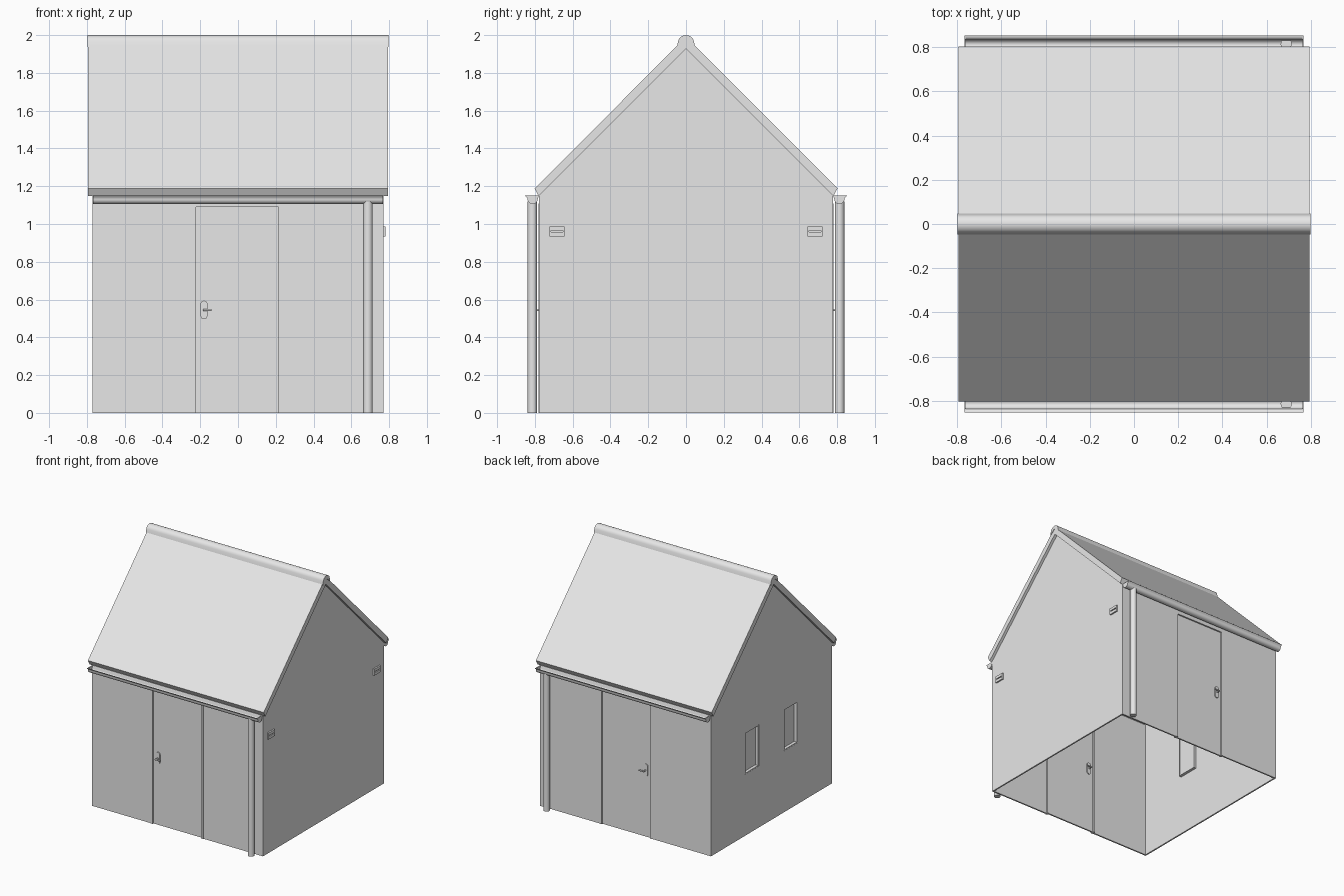
import bpy, bmesh, math
from mathutils import Matrix

cube = bpy.data.objects.get("Cube")
if cube:
    bpy.data.objects.remove(cube)

GREY = (0.8, 0.8, 0.8, 1)
mat = bpy.data.materials.new("light grey")
mat.use_nodes = True
mat.diffuse_color = GREY
mat.node_tree.nodes["Principled BSDF"].inputs["Base Color"].default_value = GREY

HX, HY = 0.77, 0.778        # half size of the walls
APEX = 1.928                # underside of the ridge, 45 degree pitch
EAVE = APEX - HY
T = 0.012                   # wall thickness


def finish(name, bm, smooth=False):
    bmesh.ops.recalc_face_normals(bm, faces=bm.faces[:])
    me = bpy.data.meshes.new(name)
    bm.to_mesh(me)
    bm.free()
    me.materials.append(mat)
    if smooth:
        me.polygons.foreach_set("use_smooth", [True] * len(me.polygons))
        me.set_sharp_from_angle(angle=math.radians(40))
    ob = bpy.data.objects.new(name, me)
    bpy.context.collection.objects.link(ob)
    return ob


def prism(name, pts, x0, x1, smooth=False):
    """Extrude a (y, z) outline along x."""
    bm = bmesh.new()
    face = bm.faces.new([bm.verts.new((x0, y, z)) for y, z in pts])
    ext = bmesh.ops.extrude_face_region(bm, geom=[face])["geom"]
    bmesh.ops.translate(bm, vec=(x1 - x0, 0, 0),
                        verts=[g for g in ext if isinstance(g, bmesh.types.BMVert)])
    return finish(name, bm, smooth)


def box(name, xs, ys, zs):
    y0, y1 = ys
    z0, z1 = zs
    return prism(name, [(y0, z0), (y1, z0), (y1, z1), (y0, z1)], *xs)


def cylinder(name, radius, length, centre, axis="Z", segments=24):
    bm = bmesh.new()
    bmesh.ops.create_cone(bm, cap_ends=True, segments=segments,
                          radius1=radius, radius2=radius, depth=length)
    turn = Matrix() if axis == "Z" else Matrix.Rotation(
        math.pi / 2, 4, "X" if axis == "Y" else "Y")
    bm.transform(Matrix.Translation(centre) @ turn)
    return finish(name, bm, True)


# Gable walls
gable = [(-HY, 0), (HY, 0), (HY, EAVE), (0, APEX), (-HY, EAVE)]
prism("left_gable_wall", gable, HX - T, HX)
window_wall = prism("right_gable_wall", gable, -HX, -HX + T)

# Windows set back in the right gable
WZ0, WZ1, WW = 0.5, 0.84, 0.088
BAR = 0.008
for yc, side in ((-0.25, "front"), (0.25, "back")):
    cutter = box(f"{side}_window_cutter", (-1, -0.5), (yc - WW, yc + WW), (WZ0, WZ1))
    cutter.hide_render = True
    cutter.hide_viewport = True
    cut = window_wall.modifiers.new("window_hole", "BOOLEAN")
    cut.object = cutter
    cut.solver = "EXACT"
    depth = (-HX + 0.001, -HX + 0.035)
    for s in (-1, 1):
        box(f"{side}_window_jamb", depth,
            (yc + s * WW, yc + s * (WW - BAR)), (WZ0, WZ1))
    for z in (WZ0, WZ1 - BAR):
        box(f"{side}_window_rail", depth, (yc - WW, yc + WW), (z, z + BAR))
    box(f"{side}_window_pane", (-HX + 0.025, -HX + 0.031),
        (yc - WW, yc + WW), (WZ0, WZ1))

# Vents on the left gable
for yc in (-0.682, 0.682):
    w, z0, z1, slot = 0.04, 0.934, 0.987, 0.004
    zm = (z0 + z1) / 2
    box("vent_plate", (HX, HX + 0.004), (yc - w, yc + w), (z0, z1))
    for za, zb in ((z0, zm - slot), (zm + slot, z1)):
        box("vent_bar", (HX, HX + 0.012), (yc - w, yc + w), (za, zb))
    for s in (-1, 1):
        box("vent_end", (HX, HX + 0.012), (yc + s * w, yc + s * (w - 0.008)), (z0, z1))

# Front and back share door, gutter and pipe
DX0, DX1, DZ, JAMB = -0.24, 0.233, 1.108, 0.018
for s, side in ((-1, "front"), (1, "back")):
    wall_y = (s * (HY - T), s * HY)
    frame_y = (s * (HY - 0.025), s * (HY + 0.004))

    box(f"{side}_wall_left", (DX1, HX), wall_y, (0, EAVE))
    box(f"{side}_wall_right", (-HX, DX0), wall_y, (0, EAVE))
    box(f"{side}_wall_top", (DX0, DX1), wall_y, (DZ, EAVE))

    box(f"{side}_door_jamb_right", (DX0, DX0 + JAMB), frame_y, (0, DZ))
    box(f"{side}_door_jamb_left", (DX1 - JAMB, DX1), frame_y, (0, DZ))
    box(f"{side}_door_head", (DX0, DX1), frame_y, (DZ - JAMB, DZ))
    box(f"{side}_door", (DX0 + JAMB, DX1 - JAMB),
        (s * (HY - 0.02), s * (HY - 0.008)), (0, DZ - JAMB))

    # Handles on both faces of the door
    for out, y in ((1, HY - 0.008), (-1, HY - 0.02)):
        hx, hz, r = -0.18, 0.545, 0.018
        bm = bmesh.new()
        ring = []
        for i in range(24):
            a = math.tau * (i + 0.5) / 24
            lift = 0.031 if math.sin(a) > 0 else -0.031
            ring.append(bm.verts.new((hx + r * math.cos(a), s * y,
                                      hz + lift + r * math.sin(a))))
        ext = bmesh.ops.extrude_face_region(bm, geom=[bm.faces.new(ring)])["geom"]
        bmesh.ops.translate(bm, vec=(0, s * out * 0.008, 0),
                            verts=[g for g in ext if isinstance(g, bmesh.types.BMVert)])
        finish(f"{side}_handle_plate", bm, True)
        tip = y + out * 0.034
        cylinder(f"{side}_handle_stem", 0.006, 0.034,
                 (hx, s * (y + tip) / 2, hz), "Y", 12)
        cylinder(f"{side}_handle_lever", 0.006, 0.046,
                 (hx + 0.018, s * tip, hz), "X", 12)

    # Gutter with a flared lip and closed ends
    outer = [(0.852, 1.15), (0.84, 1.138)]
    outer += [(0.812 + 0.027 * math.cos(a), 1.132 - 0.026 * math.sin(a))
              for a in (math.pi * i / 12 for i in range(13))]
    outer += [(0.779, 1.15)]
    inner = [(0.812 + (y - 0.812) * 0.85, min(z + 0.004, 1.15)) for y, z in outer]
    flip = lambda pts: [(s * y, z) for y, z in pts]
    prism(f"{side}_gutter", flip(outer + inner[::-1]), -0.767, 0.767, True)
    for x in (-0.767, 0.762):
        prism(f"{side}_gutter_end", flip(outer), x, x + 0.005)

    cylinder(f"{side}_downpipe", 0.025, 1.12, (0.688, s * 0.813, 0.56))

# Roof slab
half = [(0.802, 1.188), (0.78, APEX - 0.78)]
prism("roof", [(0, 1.99)] + half + [(0, APEX)] + [(-y, z) for y, z in half[::-1]],
      -0.793, 0.793)

# Rounded ridge cap
side_pts = [(0.048, 1.937), (0.041, 1.97), (0.036, 1.981), (0.028, 1.99), (0.015, 1.997)]
prism("ridge_cap", side_pts + [(0, 2.0)] + [(-y, z) for y, z in side_pts[::-1]]
      + [(0, 1.975)], -0.798, 0.798, True)
